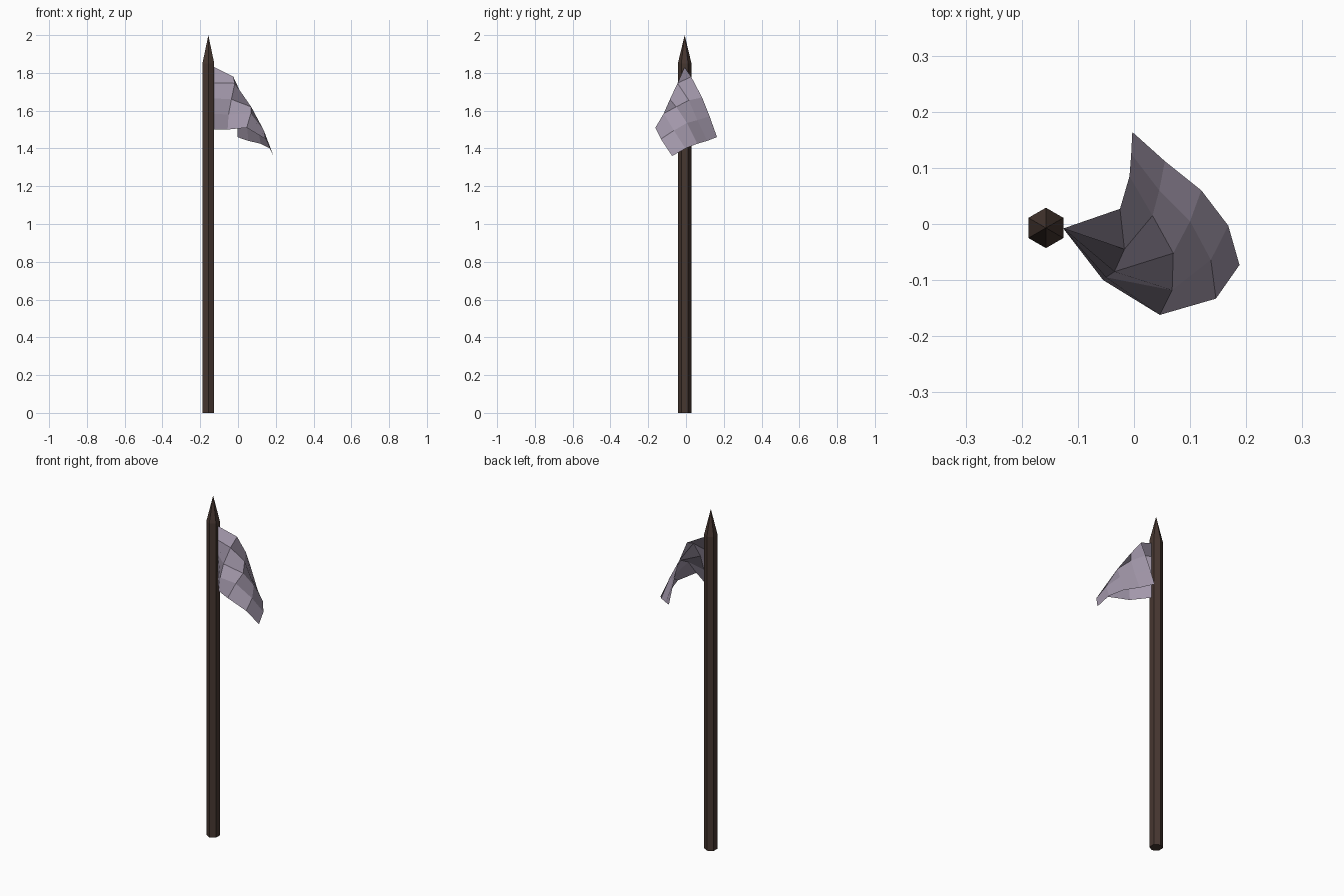
import bpy, bmesh
from math import sin, cos, pi

if "Cube" in bpy.data.objects:
    bpy.data.objects.remove(bpy.data.objects["Cube"])


def make_object(name, bm, color):
    mesh = bpy.data.meshes.new(name)
    bm.to_mesh(mesh)
    bm.free()
    obj = bpy.data.objects.new(name, mesh)
    bpy.context.collection.objects.link(obj)
    mat = bpy.data.materials.new(name + "_material")
    mat.diffuse_color = color
    mat.use_nodes = True
    mat.node_tree.nodes["Principled BSDF"].inputs["Base Color"].default_value = mat.diffuse_color
    mesh.materials.append(mat)
    return obj


# Hexagonal pole with a sharpened tip
CX, CY, R = -0.157, -0.007, 0.036
SHOULDER, TIP = 1.85, 2.0
bm = bmesh.new()
rings = [[bm.verts.new((CX + R * cos(pi / 2 + i * pi / 3),
                        CY + R * sin(pi / 2 + i * pi / 3), z)) for i in range(6)]
         for z in (0, SHOULDER)]
tip = bm.verts.new((CX, CY, TIP))
bm.faces.new(rings[0][::-1])
for i in range(6):
    j = (i + 1) % 6
    bm.faces.new((rings[0][i], rings[0][j], rings[1][j], rings[1][i]))
    bm.faces.new((rings[1][i], rings[1][j], tip))
make_object("pole", bm, (0.062, 0.038, 0.03, 1))

# Drooping cloth flag: columns run from the pole to the free edge, each top to bottom
columns = [
    [(-0.126, -0.008, 1.83 - 0.0825 * j) for j in range(5)],
    [(-0.025, 0.027, 1.78), (-0.017, -0.045, 1.745), (-0.035, -0.085, 1.66),
     (-0.05, -0.095, 1.58), (-0.055, -0.10, 1.50)],
    [(-0.008, 0.085, 1.67), (0.033, 0.015, 1.655), (0.07, -0.052, 1.62),
     (0.068, -0.118, 1.585), (0.046, -0.162, 1.51)],
    [(-0.005, 0.125, 1.57), (0.045, 0.06, 1.55), (0.10, 0.005, 1.535),
     (0.137, -0.064, 1.495), (0.146, -0.133, 1.45)],
    [(-0.003, 0.164, 1.46), (0.055, 0.112, 1.44), (0.12, 0.06, 1.425),
     (0.168, -0.003, 1.40), (0.188, -0.073, 1.36)],
]
bm = bmesh.new()
grid = [[bm.verts.new(p) for p in col] for col in columns]
for a, b in zip(grid, grid[1:]):
    for j in range(4):
        bm.faces.new((a[j], a[j + 1], b[j + 1], b[j]))
make_object("flag", bm, (0.36, 0.31, 0.40, 1))
